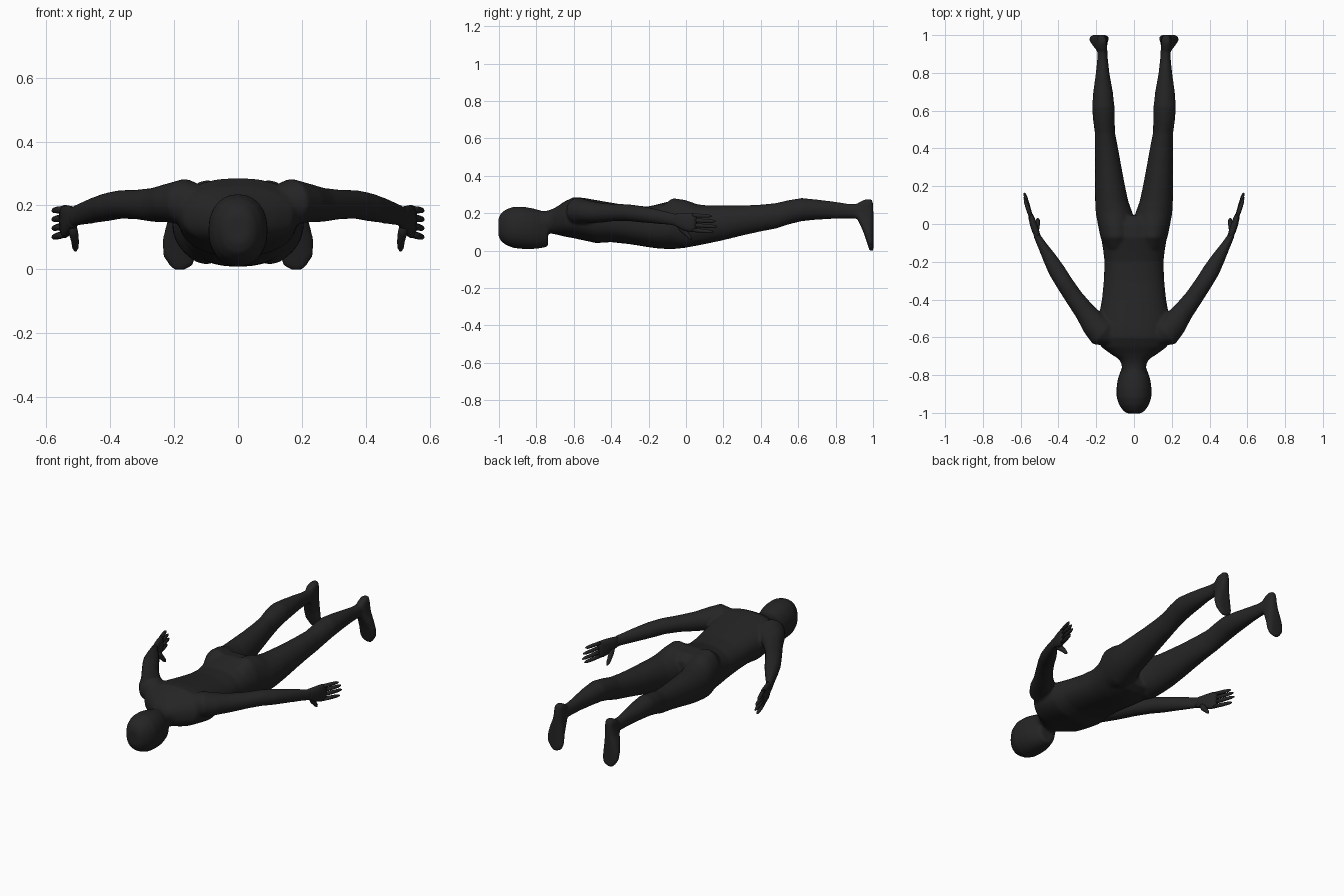
import bpy, bmesh, math
from mathutils import Vector

skin = bpy.data.materials.new("charcoal")
skin.diffuse_color = (0.018, 0.018, 0.018, 1)

X, Y, Z = Vector((1, 0, 0)), Vector((0, 1, 0)), Vector((0, 0, 1))


def loft(bm, sections, side=1, n=24, power=2.0):
    """Skin closed rings: each section is (centre, u axis, v axis, u radius, v radius)."""
    part = bmesh.new()
    rings = []
    for c, u, v, ru, rv in sections:
        ring = []
        for i in range(n):
            a = 2 * math.pi * i / n
            ca, sa = math.cos(a), math.sin(a)
            p = Vector(c) + u * (ru * math.copysign(abs(ca) ** (2 / power), ca)) \
                + v * (rv * math.copysign(abs(sa) ** (2 / power), sa))
            p.x *= side
            ring.append(part.verts.new(p))
        rings.append(ring)
    for a, b in zip(rings, rings[1:]):
        for i in range(n):
            j = (i + 1) % n
            part.faces.new((a[i], a[j], b[j], b[i]))
    part.faces.new(rings[0])
    part.faces.new(rings[-1])
    bmesh.ops.recalc_face_normals(part, faces=part.faces)
    tmp = bpy.data.meshes.new("tmp")
    part.to_mesh(tmp)
    part.free()
    bm.from_mesh(tmp)
    bpy.data.meshes.remove(tmp)


def along_y(rows):
    """Rows of (y, x min, x max, z min, z max)."""
    return [(((a + b) / 2, y, (c + d) / 2), X, Z, (b - a) / 2, (d - c) / 2)
            for y, a, b, c, d in rows]


def along_path(rows):
    """Rows of (x, y, z, sideways radius, vertical radius), rings turned across the path."""
    out = []
    for i, (x, y, z, ru, rv) in enumerate(rows):
        p, q = rows[max(i - 1, 0)], rows[min(i + 1, len(rows) - 1)]
        t = Vector((q[0] - p[0], q[1] - p[1], q[2] - p[2])).normalized()
        u = t.cross(Z).normalized()
        out.append(((x, y, z), u, u.cross(t), ru, rv))
    return out


def finish(bm, name):
    me = bpy.data.meshes.new(name)
    bm.to_mesh(me)
    bm.free()
    me.materials.append(skin)
    me.polygons.foreach_set("use_smooth", [True] * len(me.polygons))
    ob = bpy.data.objects.new(name, me)
    bpy.context.collection.objects.link(ob)
    return ob


body = bmesh.new()

# Head, face down, with the chin step above the neck
head = [(-1.003, .035, .08, .17), (-.99, .056, .05, .20), (-.96, .078, .028, .222),
        (-.92, .092, .013, .235), (-.87, .093, .008, .235), (-.82, .086, .008, .226),
        (-.78, .072, .012, .215), (-.738, .055, .02, .20)]
loft(body, along_y([(y, -w, w, a, b) for y, w, a, b in head]), power=2.2)

# Neck, chest, waist and hips
torso = [(-.82, .06, .08, .205), (-.74, .066, .095, .213), (-.715, .08, .09, .222),
         (-.69, .12, .085, .235), (-.65, .175, .075, .262), (-.60, .19, .066, .286),
         (-.55, .19, .055, .282), (-.48, .185, .04, .27), (-.40, .17, .045, .256),
         (-.30, .16, .034, .24), (-.20, .156, .018, .236), (-.14, .163, .01, .25),
         (-.07, .175, .008, .268), (0, .185, .015, .258), (.045, .17, .04, .225)]
loft(body, along_y([(y, -w, w, a, b) for y, w, a, b in torso]), n=32, power=2.3)

# Buttock, thigh, knee and calf
leg = [(-.13, .04, .15, .07, .24), (-.07, .012, .178, .03, .281), (0, .006, .192, .015, .27),
       (.06, .008, .203, .026, .248), (.12, .03, .206, .038, .241), (.20, .047, .206, .055, .241),
       (.30, .066, .206, .08, .241), (.40, .084, .206, .102, .246), (.48, .10, .207, .117, .254),
       (.55, .102, .217, .14, .27), (.62, .103, .222, .157, .281), (.70, .112, .216, .165, .273),
       (.80, .13, .202, .17, .261), (.87, .138, .195, .171, .25), (.94, .142, .194, .17, .25),
       (.97, .145, .19, .18, .24)]

# Foot from toe tip up to heel: (z, x min, x max, y min, y max)
foot = [(-.002, .168, .20, .982, 1.0), (.012, .14, .215, .977, 1.002), (.04, .133, .234, .968, 1.002),
        (.09, .135, .237, .952, 1.002), (.14, .139, .224, .93, 1.002), (.18, .142, .208, .91, 1.002),
        (.22, .143, .20, .905, 1.002), (.255, .145, .196, .92, 1.0), (.273, .152, .188, .955, .995)]

# Shoulder, upper arm, elbow, forearm and wrist
arm = [(.12, -.60, .20, .05, .06), (.17, -.575, .212, .078, .072), (.21, -.53, .208, .07, .062),
       (.26, -.465, .202, .055, .054), (.32, -.385, .203, .048, .046), (.37, -.31, .203, .046, .045),
       (.41, -.245, .195, .045, .044), (.45, -.175, .185, .036, .04), (.485, -.115, .175, .025, .036),
       (.51, -.07, .167, .019, .033), (.52, -.045, .163, .017, .034)]

for s in (1, -1):
    loft(body, along_y(leg), s)
    loft(body, [(((a + b) / 2, (c + d) / 2, z), X, Y, (b - a) / 2, (d - c) / 2)
                for z, a, b, c, d in foot], s, power=2.8)
    loft(body, along_path(arm), s)

# Fuse the body into one soft skin
ob = finish(body, "body")
m = ob.modifiers.new("fuse", 'REMESH')
m.mode = 'VOXEL'
m.voxel_size = 0.008
m.use_smooth_shade = True
m = ob.modifiers.new("soften", 'SMOOTH')
m.factor = 0.5
m.iterations = 6

# Hands: palm, four fingers and a thumb
for s, label in ((1, "right"), (-1, "left")):
    hand = bmesh.new()
    loft(hand, along_path([(.505, -.08, .168, .014, .028), (.518, -.045, .163, .018, .035),
                           (.53, -.01, .155, .019, .046), (.542, .03, .15, .016, .052),
                           (.55, .055, .148, .011, .048)]), s, n=16, power=2.4)
    for k, reach in enumerate((.135, .157, .165, .145)):
        z0, z1 = .188 - .026 * k, .184 - .028 * k
        rows = []
        for f, r in ((0, .011), (.5, .011), (.85, .009), (1, .004)):
            rows.append((.545 + .035 * f, .035 + (reach - .035) * f, z0 + (z1 - z0) * f, r, r))
        loft(hand, along_path(rows), s, n=10)
    loft(hand, along_path([(.52, -.045, .145, .012, .014), (.515, -.02, .115, .015, .018),
                           (.51, .005, .088, .012, .013), (.509, .022, .068, .01, .01),
                           (.509, .03, .058, .004, .004)]), s, n=10)
    finish(hand, label + "_hand")
